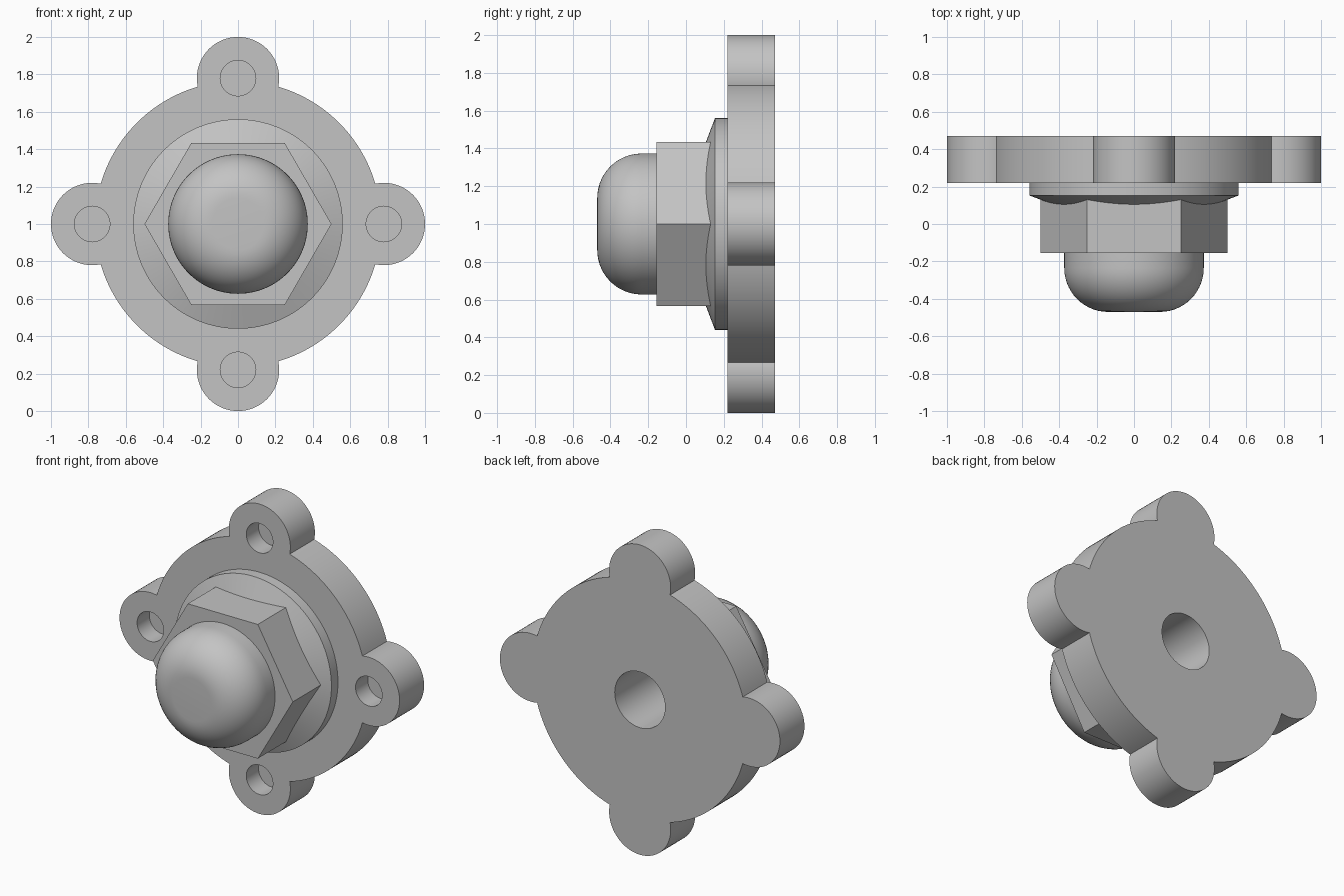
import bpy
import bmesh
from math import sin, cos, pi, radians

cube = bpy.data.objects.get("Cube")
if cube:
    bpy.data.objects.remove(cube, do_unlink=True)

grey = bpy.data.materials.new("plain grey")
grey.use_nodes = True
grey.diffuse_color = (0.55, 0.55, 0.55, 1)
grey.node_tree.nodes["Principled BSDF"].inputs["Base Color"].default_value = (0.55, 0.55, 0.55, 1)

MID = 1.0            # height of the main axis
BACK, FACE = 0.47, 0.22
LUG = 0.78           # distance of lugs from the axis


def revolve(name, profile, x=0.0, z=0.0, segments=128):
    """Closed solid turned about a y-axis line; profile is (radius, y)."""
    bm = bmesh.new()
    rings = []
    for r, y in profile:
        angles = [2 * pi * i / segments for i in range(segments)]
        rings.append([bm.verts.new((x + r * cos(a), y, MID + z + r * sin(a))) for a in angles])
    for a, b in zip(rings, rings[1:]):
        for i in range(segments):
            j = (i + 1) % segments
            bm.faces.new((a[i], a[j], b[j], b[i]))
    bm.faces.new(rings[0])
    bm.faces.new(rings[-1])
    bmesh.ops.recalc_face_normals(bm, faces=bm.faces)
    mesh = bpy.data.meshes.new(name)
    bm.to_mesh(mesh)
    bm.free()
    mesh.materials.append(grey)
    ob = bpy.data.objects.new(name, mesh)
    bpy.context.collection.objects.link(ob)
    return ob


def combine(ob, other, operation):
    """Apply a boolean and remove the helper solid."""
    mod = ob.modifiers.new("combine", "BOOLEAN")
    mod.operation = operation
    mod.solver = "EXACT"
    mod.object = other
    bpy.context.view_layer.objects.active = ob
    bpy.ops.object.modifier_apply(modifier=mod.name)
    bpy.data.objects.remove(other, do_unlink=True)


# Flange plate with four lugs and blind bolt holes
flange = revolve("flange", [(0.765, FACE), (0.765, BACK)], segments=160)
lugs = [(LUG, 0), (0, LUG), (-LUG, 0), (0, -LUG)]
for x, z in lugs:
    combine(flange, revolve("lug", [(0.22, FACE), (0.22, BACK)], x, z, 64), "UNION")
for x, z in lugs:
    hole = revolve("bolt_hole", [(0.095, FACE - 0.1), (0.095, FACE + 0.125)], x, z, 48)
    combine(flange, hole, "DIFFERENCE")

# Hexagonal nut merged with its conical washer collar
nut = revolve("hex_nut", [(0.5, -0.155), (0.5, 0.16)], segments=6)
collar = revolve("collar", [(0.3, 0.055), (0.56, 0.153), (0.56, FACE)])
combine(nut, collar, "UNION")

# Rounded cap with a flat end
R, FILLET, TIP = 0.373, 0.235, -0.47
steps = 14
curve = [(R - FILLET + FILLET * sin(t), TIP + FILLET - FILLET * cos(t))
         for t in (pi / 2 * i / steps for i in range(steps + 1))]
cap = revolve("dome_cap", curve + [(R, -0.155)])

# Blind centre bore from the back, through every part
for part in (flange, nut, cap):
    bore = revolve("bore", [(0.18, -0.23), (0.18, BACK + 0.1)], segments=64)
    combine(part, bore, "DIFFERENCE")

# Smooth curved walls, crisp edges
for part in (flange, nut, cap):
    bpy.ops.object.select_all(action="DESELECT")
    part.select_set(True)
    bpy.context.view_layer.objects.active = part
    bpy.ops.object.shade_smooth_by_angle(angle=radians(25))
